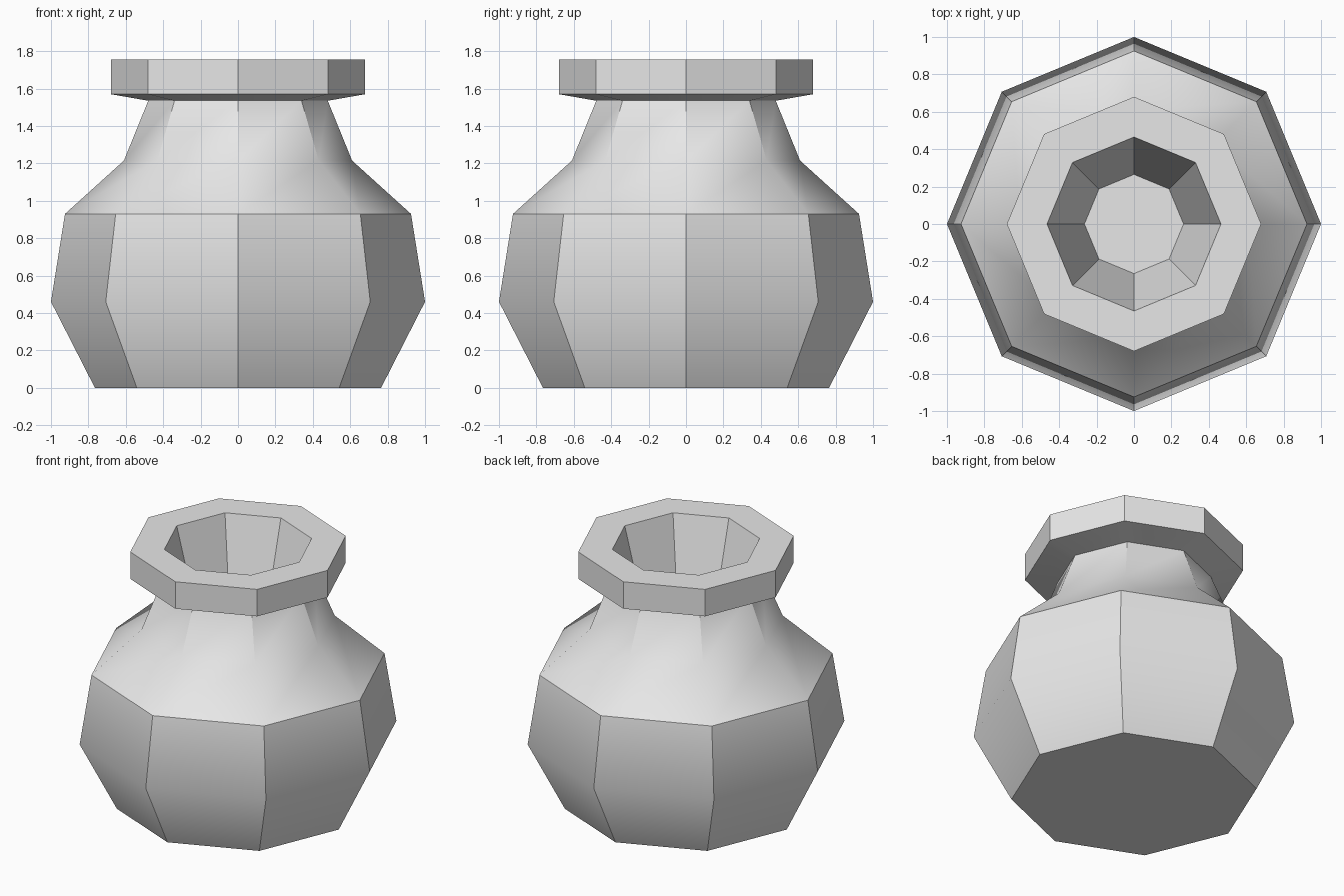
import bpy, bmesh, math

if "Cube" in bpy.data.objects:
    bpy.data.objects.remove(bpy.data.objects["Cube"])

SIDES = 8

clay = bpy.data.materials.new("grey_clay")
clay.use_nodes = True
GREY = (0.8, 0.8, 0.8, 1)
clay.diffuse_color = GREY
clay.node_tree.nodes["Principled BSDF"].inputs["Base Color"].default_value = GREY

# Profile as (radius, height): foot, belly, shoulder, neck, lip, inner well
profile = [
    (0.765, 0.0), (1.0, 0.46), (0.925, 0.93), (0.61, 1.215), (0.48, 1.535),
    (0.68, 1.57), (0.68, 1.755), (0.465, 1.755), (0.265, 1.0),
]


def lathe(name, points):
    """Spin a profile into an eight-sided closed body."""
    bm = bmesh.new()
    rings = []
    for r, z in points:
        angles = [math.tau * i / SIDES for i in range(SIDES)]
        rings.append([bm.verts.new((r * math.cos(a), r * math.sin(a), z)) for a in angles])
    for low, high in zip(rings, rings[1:]):
        for i in range(SIDES):
            j = (i + 1) % SIDES
            bm.faces.new((low[i], low[j], high[j], high[i]))
    bm.faces.new(rings[0][::-1])   # underside
    bm.faces.new(rings[-1])        # floor of the well
    mesh = bpy.data.meshes.new(name)
    bm.to_mesh(mesh)
    bm.free()
    obj = bpy.data.objects.new(name, mesh)
    bpy.context.collection.objects.link(obj)
    return obj


pot = lathe("pot", profile)
pot.data.materials.append(clay)

# Soft belly and shoulder, crisp upright edges
bpy.ops.object.select_all(action='DESELECT')
bpy.context.view_layer.objects.active = pot
pot.select_set(True)
bpy.ops.object.shade_smooth_by_angle(angle=math.radians(35))
